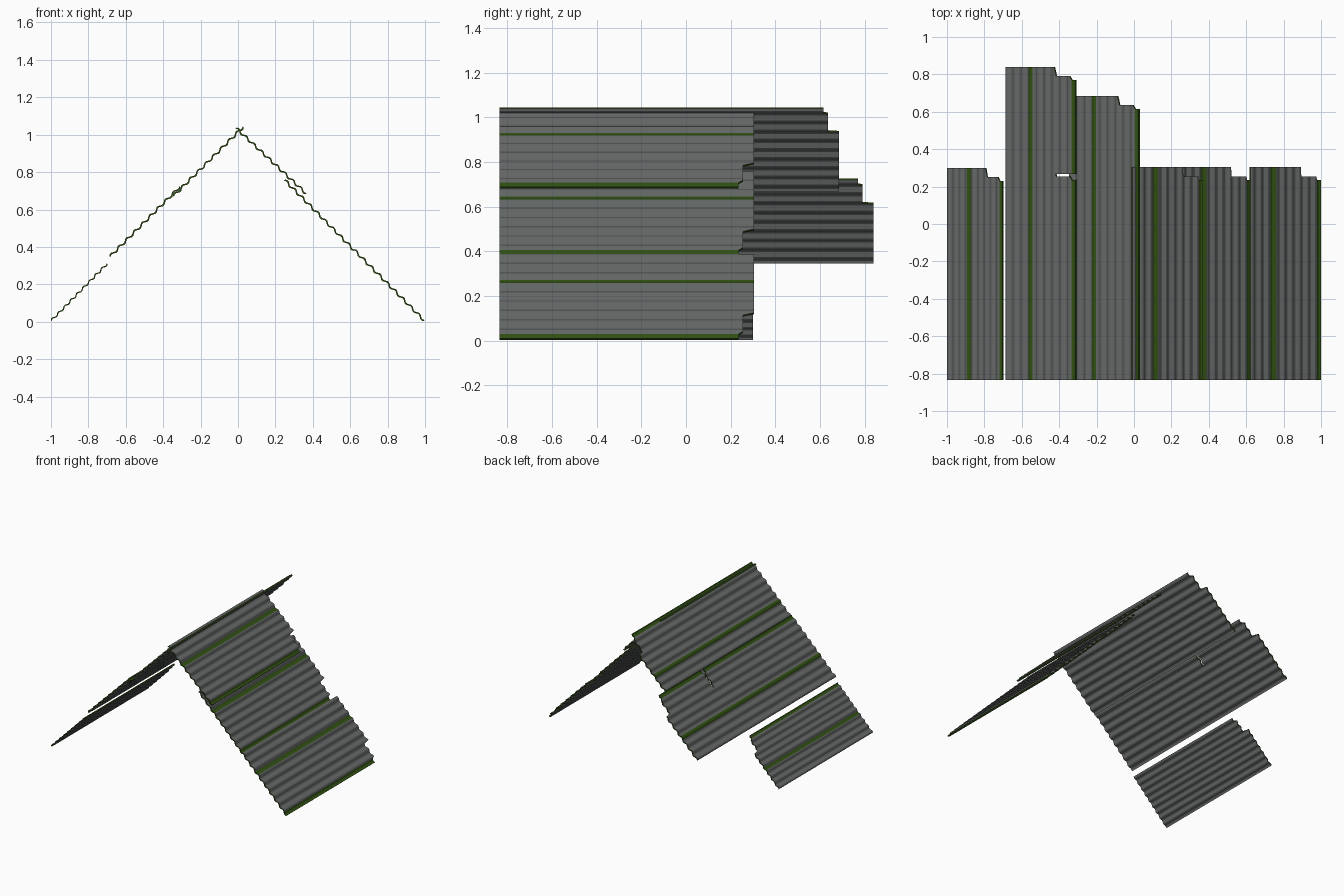
import bpy, math

if "Cube" in bpy.data.objects:
    bpy.data.objects.remove(bpy.data.objects["Cube"])

def material(name, rgb):
    m = bpy.data.materials.new(name)
    m.diffuse_color = (*rgb, 1)
    m.use_nodes = True
    m.node_tree.nodes["Principled BSDF"].inputs["Base Color"].default_value = m.diffuse_color
    return m

GREY = material("weathered_grey", (0.125, 0.135, 0.13))
GREEN = material("moss_green", (0.030, 0.080, 0.006))

WAVES, SEG = 9, 6          # corrugations per sheet, facets per corrugation
FRONT = -0.835


def drop(f):
    """How far the broken back edge is set back at fraction f across the sheet."""
    if f < 0.71:
        return 0.0
    return 0.05 if f < 0.93 else 0.07


def sheet(name, start, end, back, strip, front=FRONT, scale=1.0):
    """Corrugated sheet running from start to end (x, z), extruded along y."""
    (x0, z0), (x1, z1) = start, end
    length = math.hypot(x1 - x0, z1 - z0)
    nx, nz = -(z1 - z0) / length, (x1 - x0) / length
    amp, half = 0.0065 * scale, 0.0045 * scale
    n = WAVES * SEG
    verts, faces, mats = [], [], []
    for i in range(n + 1):
        f = i / n
        h = amp * math.sin(2 * math.pi * WAVES * f)
        yb = back - drop(f)
        for off in (h + half, h - half):
            x = x0 + (x1 - x0) * f + nx * off
            z = z0 + (z1 - z0) * f + nz * off
            verts += [(x, front, z), (x, yb, z)]

    def add(face, mat):
        faces.append(face)
        mats.append(mat)

    for i in range(n):
        a, b = 4 * i, 4 * i + 4
        f = (i + 0.5) / n
        mossy = abs(f - strip) < 0.028 or f > 0.945
        add((a, b, b + 1, a + 1), 1 if mossy else 0)       # upper face
        add((a + 2, a + 3, b + 3, b + 2), 0)               # underside
        add((a, a + 2, b + 2, b), 1)                       # front rim
        add((a + 1, b + 1, b + 3, a + 3), 1)               # back rim
    e = 4 * n
    add((0, 1, 3, 2), 1)                                   # side rims
    add((e, e + 2, e + 3, e + 1), 1)
    me = bpy.data.meshes.new(name)
    me.from_pydata(verts, [], faces)
    me.materials.append(GREY)
    me.materials.append(GREEN)
    me.polygons.foreach_set("material_index", mats)
    me.update()
    ob = bpy.data.objects.new(name, me)
    bpy.context.collection.objects.link(ob)
    return ob


# right slope, ridge to eave
sheet("right_top_sheet", (-0.01, 1.035), (0.365, 0.685), 0.305, 0.32)
sheet("right_middle_sheet", (0.25, 0.757), (0.622, 0.382), 0.305, 0.33)
sheet("right_bottom_sheet", (0.62, 0.385), (0.996, 0.006), 0.305, 0.32)

# left slope, eave to ridge
sheet("left_bottom_sheet", (-0.998, 0.006), (-0.70, 0.31), 0.30, 0.39, scale=0.8)
sheet("left_middle_sheet", (-0.685, 0.348), (-0.31, 0.722), 0.305, 0.365)
sheet("left_middle_back_sheet", (-0.685, 0.348), (-0.31, 0.722), 0.84, 0.365, front=0.268)
sheet("left_top_sheet", (-0.345, 0.672), (0.028, 1.042), 0.685, 0.36)
